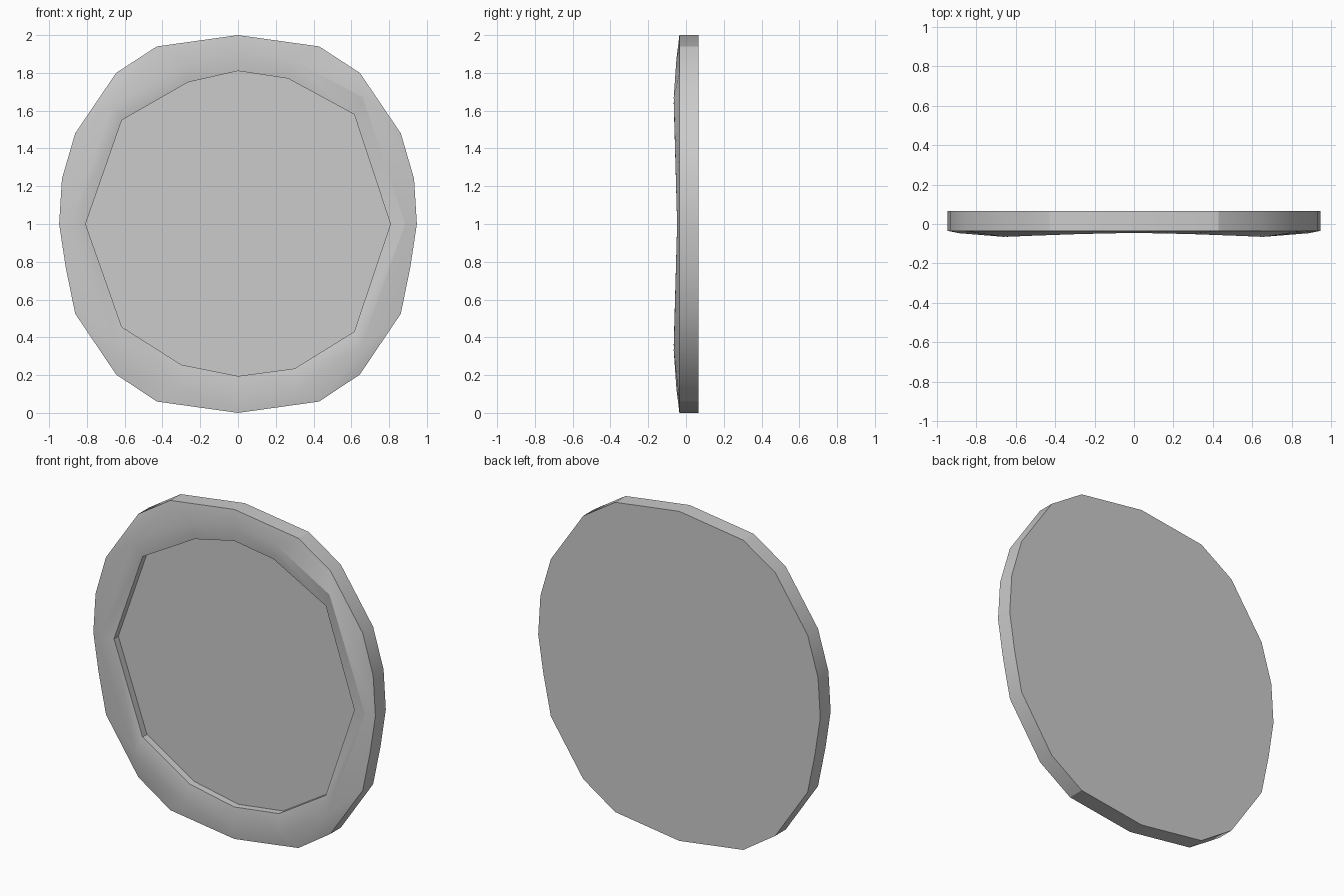
import bpy, bmesh, math

if "Cube" in bpy.data.objects:
    bpy.data.objects.remove(bpy.data.objects["Cube"])

# Right half of the outer outline, top to bottom (x, z)
half = [(0, 2), (.43, 1.94), (.645, 1.8), (.862, 1.48), (.932, 1.24), (.947, 1),
        (.912, .77), (.862, .525), (.645, .203), (.43, .06), (0, 0)]
outer = half + [(-x, z) for x, z in half[-2:0:-1]]

# Raised crest of the rim (x, y, z) and inner lip (x, z), clockwise from the top
crest = [(0, -.045, 1.91), (.285, -.051, 1.87), (.66, -.065, 1.67), (.885, -.047, 1),
         (.645, -.065, .33), (.315, -.051, .13), (0, -.045, .085), (-.315, -.051, .147),
         (-.645, -.065, .36), (-.885, -.047, 1), (-.665, -.065, 1.64), (-.275, -.051, 1.85)]
lip = [(0, 1.81), (.265, 1.77), (.615, 1.58), (.807, 1), (.615, .43), (.3, .235),
       (0, .195), (-.3, .255), (-.615, .455), (-.807, 1), (-.615, 1.55), (-.265, 1.75)]
PANEL_Y = 0.005


def finish(bm, name):
    bmesh.ops.recalc_face_normals(bm, faces=bm.faces)
    mesh = bpy.data.meshes.new(name)
    bm.to_mesh(mesh)
    bm.free()
    obj = bpy.data.objects.new(name, mesh)
    bpy.context.collection.objects.link(obj)
    return obj


def ring(bm, pts, y=None):
    return [bm.verts.new(p if y is None else (p[0], y, p[1])) for p in pts]


def angle(loop, i):
    n = len(loop)
    v = loop[i % n].co
    return math.atan2(v.x, v.z - 1) % math.tau + math.tau * (i // n)


def stitch(bm, a, b):
    """Join two loops: quads if counts match, otherwise triangles by angle."""
    na, nb = len(a), len(b)
    if na == nb:
        for i in range(na):
            j = (i + 1) % na
            bm.faces.new((a[i], a[j], b[j], b[i]))
        return
    i = j = 0
    while i < na or j < nb:
        if j >= nb or (i < na and angle(a, i + 1) <= angle(b, j + 1)):
            bm.faces.new((a[i % na], a[(i + 1) % na], b[j % nb]))
            i += 1
        else:
            bm.faces.new((a[i % na], b[(j + 1) % nb], b[j % nb]))
            j += 1


# Frame: flat back, edge band, sloped rim and recess wall
bm = bmesh.new()
loops = [ring(bm, outer, .065), ring(bm, outer, -.035), ring(bm, crest),
         ring(bm, lip, -.037), ring(bm, lip, PANEL_Y)]
bm.faces.new(loops[0])
for a, b in zip(loops, loops[1:]):
    stitch(bm, a, b)
frame = finish(bm, "frame")
bpy.context.view_layer.objects.active = frame
frame.select_set(True)
bpy.ops.object.shade_smooth_by_angle(angle=math.radians(25))

# Flat recessed panel, facing the front
bm = bmesh.new()
face = bm.faces.new(ring(bm, lip, PANEL_Y))
face.normal_update()
flip = face.normal.y > 0
mesh = finish(bm, "panel").data
if mesh.polygons[0].normal.y > 0:
    mesh.flip_normals()
